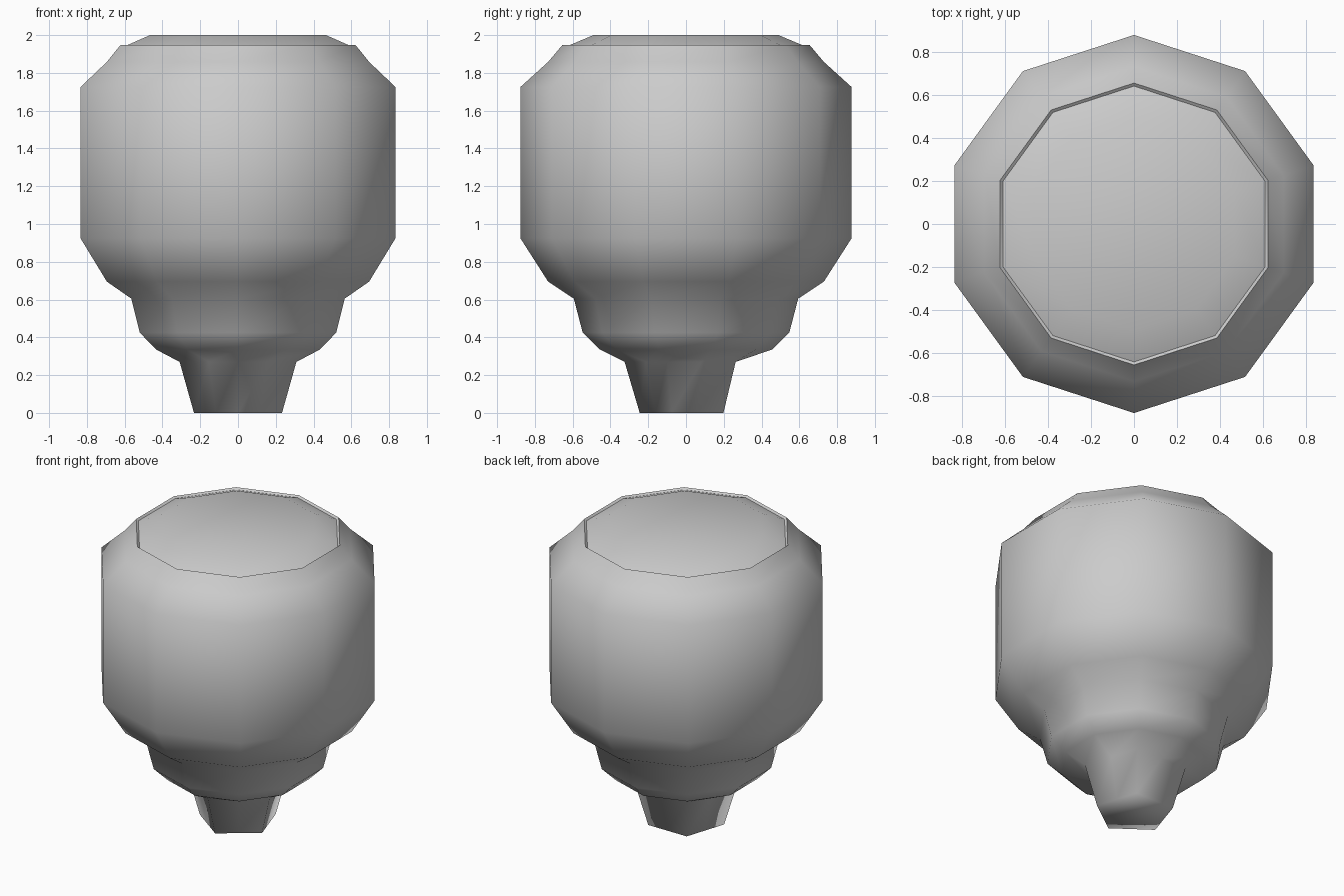
import bpy
import bmesh
import math

SIDES = 10
PENTA = math.cos(math.radians(36))  # pulls every other corner in to form a pentagon

cube = bpy.data.objects.get("Cube")
if cube:
    bpy.data.objects.remove(cube, do_unlink=True)

grey = bpy.data.materials.new("plain grey")
grey.use_nodes = True
colour = (0.6, 0.6, 0.6, 1.0)
grey.diffuse_color = colour
grey.node_tree.nodes["Principled BSDF"].inputs["Base Color"].default_value = colour


def ring_verts(bm, radius, z, pentagon):
    verts = []
    for i in range(SIDES):
        a = math.radians(-90) + i * math.tau / SIDES
        r = radius * PENTA if pentagon and i % 2 else radius
        verts.append(bm.verts.new((r * math.cos(a), r * math.sin(a), z)))
    return verts


def turned(name, profile, cap_bottom=False, cap_top=False, sharp_rings=()):
    """Skin a stack of (radius, height, pentagon) rings into one smooth object."""
    bm = bmesh.new()
    rings = [ring_verts(bm, *p) for p in profile]
    for low, high in zip(rings, rings[1:]):
        for i in range(SIDES):
            j = (i + 1) % SIDES
            bm.faces.new((low[i], low[j], high[j], high[i]))
    if cap_bottom:
        bm.faces.new(rings[0][::-1])
    if cap_top:
        bm.faces.new(rings[-1])
    for f in bm.faces:
        f.smooth = True
    for k in sharp_rings:
        for i in range(SIDES):
            bm.edges.get((rings[k][i], rings[k][(i + 1) % SIDES])).smooth = False
    mesh = bpy.data.meshes.new(name)
    bm.to_mesh(mesh)
    bm.free()
    mesh.materials.append(grey)
    obj = bpy.data.objects.new(name, mesh)
    bpy.context.collection.objects.link(obj)
    return obj


# Five-sided stem flowing into the stepped ten-sided body, ending in a thin rim
body_profile = [
    (0.245, 0.0, True),
    (0.325, 0.27, True),
    (0.455, 0.335, False),
    (0.547, 0.425, False),
    (0.594, 0.605, False),
    (0.73, 0.695, False),
    (0.877, 0.925, False),
    (0.877, 1.725, False),
    (0.73, 1.858, False),
    (0.654, 1.948, False),
    (0.64, 1.937, False),
]
turned("body_and_stem", body_profile, cap_bottom=True,
       sharp_rings=(len(body_profile) - 2,))

# Shallow bevelled lid set inside the rim
turned("lid", [(0.64, 1.937, False), (0.49, 2.0, False)], cap_top=True)
